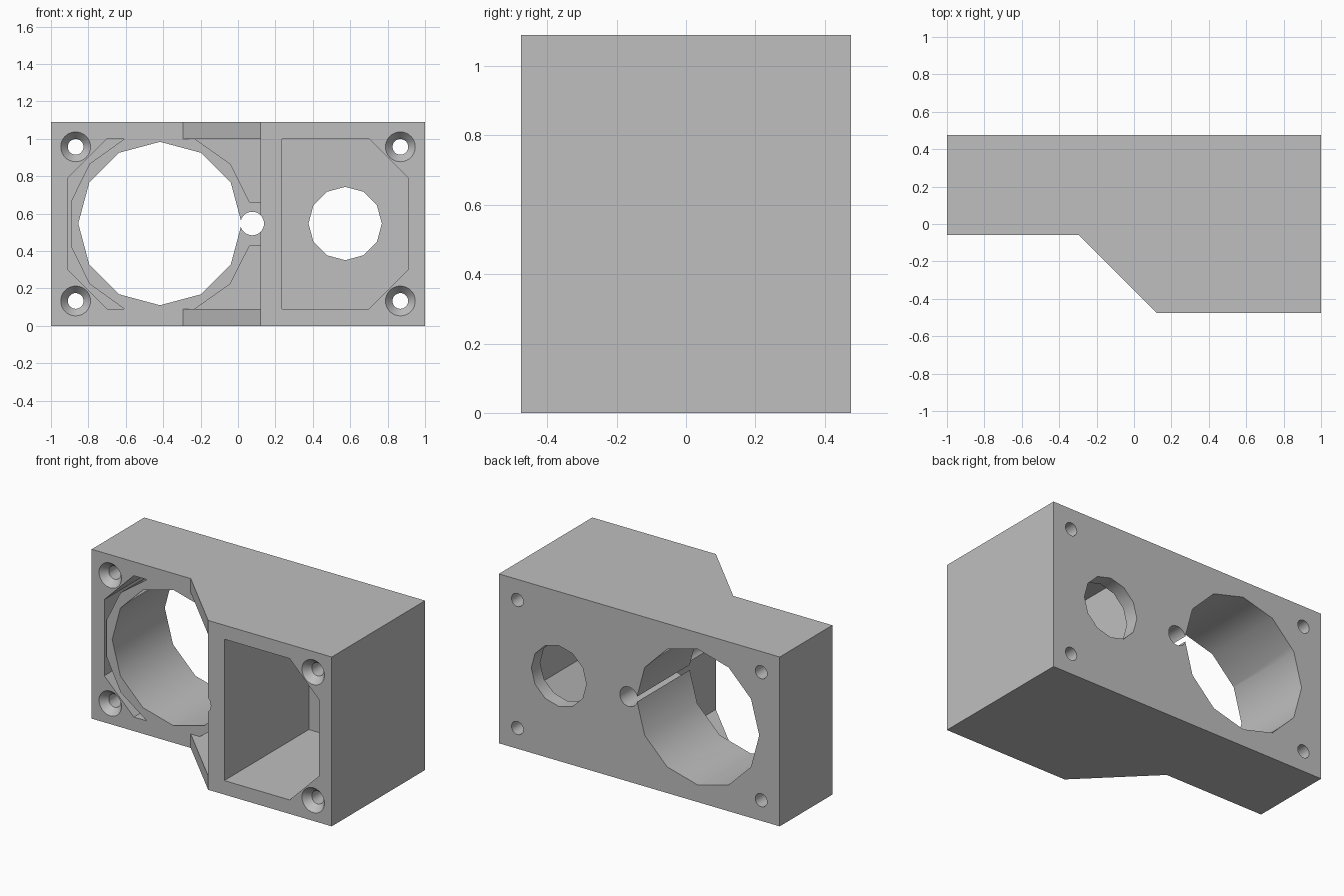
import bpy, bmesh, math

cube = bpy.data.objects.get("Cube")
if cube:
    bpy.data.objects.remove(cube, do_unlink=True)

MID = 0.545                      # mid height
FRONT, STEP, BACK = -0.475, -0.06, 0.475
FLOOR = 0.385                    # inner face of the back plate

grey = bpy.data.materials.new("plain_grey")
grey.use_nodes = True
grey.diffuse_color = (0.52, 0.52, 0.52, 1)
grey.node_tree.nodes["Principled BSDF"].inputs["Base Color"].default_value = grey.diffuse_color


def prism(name, points, start, end, vertical=False):
    """Extrude a closed outline along y, or along z when vertical."""
    def place(a, b, d):
        return (a, b, d) if vertical else (a, d, b)
    bm = bmesh.new()
    low = [bm.verts.new(place(a, b, start)) for a, b in points]
    high = [bm.verts.new(place(a, b, end)) for a, b in points]
    bm.faces.new(low)
    bm.faces.new(high)
    for i in range(len(low)):
        j = (i + 1) % len(low)
        bm.faces.new((low[i], low[j], high[j], high[i]))
    bmesh.ops.recalc_face_normals(bm, faces=bm.faces)
    mesh = bpy.data.meshes.new(name)
    bm.to_mesh(mesh)
    bm.free()
    obj = bpy.data.objects.new(name, mesh)
    bpy.context.collection.objects.link(obj)
    mesh.materials.append(grey)
    return obj


def circle(x, z, radius, sides):
    return [(x + radius * math.cos(math.tau * i / sides),
             z + radius * math.sin(math.tau * i / sides)) for i in range(sides)]


def carve(target, cutter):
    """Subtract the cutter from the target and discard it."""
    mod = target.modifiers.new("cut", 'BOOLEAN')
    mod.operation = 'DIFFERENCE'
    mod.solver = 'EXACT'
    mod.object = cutter
    bpy.context.view_layer.objects.active = target
    bpy.ops.object.modifier_apply(modifier=mod.name)
    bpy.data.objects.remove(cutter, do_unlink=True)


def mirrored(upper):
    """Close an outline by reflecting its upper half about mid height."""
    return ([(x, MID + z) for x, z in upper]
            + [(x, MID - z) for x, z in reversed(upper)])


# Stepped housing block
housing = prism("sensor_housing", [(-1, BACK), (1, BACK), (1, FRONT), (0.12, FRONT),
                                   (-0.295, STEP), (-1, STEP)], 0, 2 * MID, True)

# Left pocket, leaving the tube wall and its key block standing
pocket = prism("left_pocket", mirrored([(-0.91, 0.245), (-0.70, 0.455), (0.12, 0.455)]),
               -0.7, FLOOR)
tube_wall = [(-0.475, 0.118), (-0.375, 0.321), (-0.188, 0.455), (-0.188, 0.6),
             (0.188, 0.6), (0.188, 0.455), (0.378, 0.321), (0.48, 0.118), (0.7, 0.118)]
carve(pocket, prism("tube_wall", mirrored([(x - 0.419, z) for x, z in tube_wall]), STEP, 0.6))
carve(housing, pocket)

# Right pocket with clipped outer corners
carve(housing, prism("right_pocket",
                     mirrored([(0.235, 0.455), (0.70, 0.455), (0.91, 0.245)]), -0.7, FLOOR))

# Large bore, small window and key hole
for x, radius, sides in ((-0.417, 0.437, 12), (0.573, 0.196, 12), (0.076, 0.063, 32)):
    carve(housing, prism("bore", circle(x, MID + 0.002, radius, sides), -0.7, 0.7))

# Countersunk screw holes in the four corners
for x, face in ((-0.868, STEP), (0.868, FRONT)):
    for z in (MID - 0.412, MID + 0.412):
        carve(housing, prism("screw_hole", circle(x, z, 0.042, 32), -0.7, 0.7))
        sink = prism("countersink", circle(x, z, 0.042, 32), face - 0.045, face + 0.045)
        for v in sink.data.vertices:
            if v.co.y < face:            # flare the outer end
                v.co.x = x + (v.co.x - x) * 2.8
                v.co.z = z + (v.co.z - z) * 2.8
        carve(housing, sink)

# Smooth the bores, keep the body edges sharp
bpy.ops.object.select_all(action='DESELECT')
housing.select_set(True)
bpy.context.view_layer.objects.active = housing
bpy.ops.object.shade_smooth_by_angle(angle=math.radians(32))
